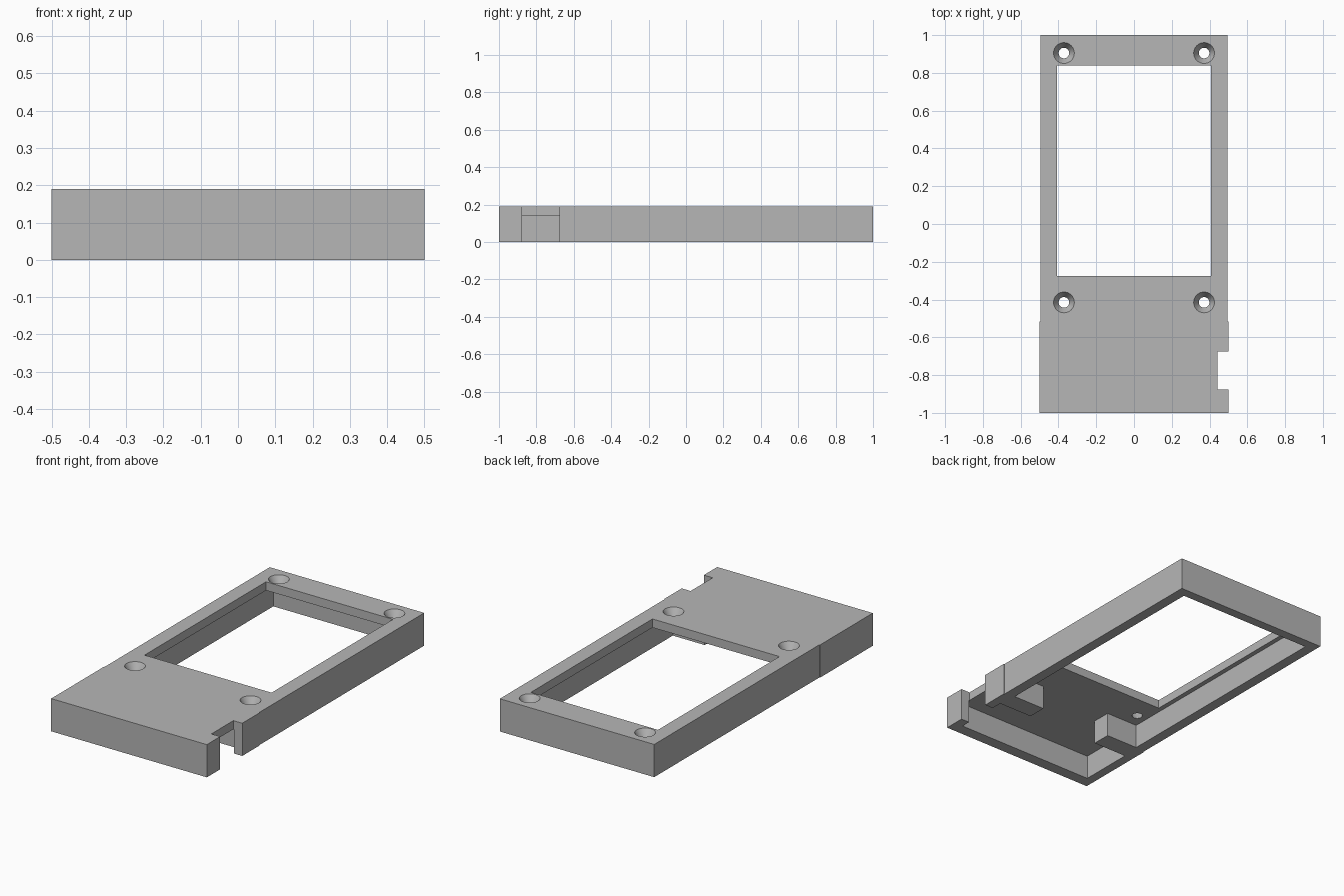
import bpy
import bmesh

HEIGHT = 0.19
PLATE_UNDERSIDE = 0.14

old = bpy.data.objects.get("Cube")
if old:
    bpy.data.objects.remove(old, do_unlink=True)

grey = bpy.data.materials.new("plain grey")
grey.use_nodes = True
colour = (0.47, 0.47, 0.47, 1)
grey.diffuse_color = colour
grey.node_tree.nodes["Principled BSDF"].inputs["Base Color"].default_value = colour


def add_object(name, bm):
    bmesh.ops.recalc_face_normals(bm, faces=bm.faces)
    mesh = bpy.data.meshes.new(name)
    bm.to_mesh(mesh)
    bm.free()
    mesh.materials.append(grey)
    obj = bpy.data.objects.new(name, mesh)
    bpy.context.collection.objects.link(obj)
    return obj


def prism(name, outline, z0, z1):
    """Extrude a flat outline from z0 to z1."""
    bm = bmesh.new()
    face = bm.faces.new([bm.verts.new((x, y, z0)) for x, y in outline])
    top = bmesh.ops.extrude_face_region(bm, geom=[face])["geom"]
    verts = [v for v in top if isinstance(v, bmesh.types.BMVert)]
    bmesh.ops.translate(bm, verts=verts, vec=(0, 0, z1 - z0))
    return add_object(name, bm)


def mirrored(half):
    """Close a +x half outline with its reflection."""
    return half + [(-x, y) for x, y in reversed(half)]


def box(name, x0, x1, y0, y1, z0, z1):
    return prism(name, [(x0, y0), (x1, y0), (x1, y1), (x0, y1)], z0, z1)


def countersink(name, x, y):
    """Revolve a screw-hole profile about a vertical axis."""
    bm = bmesh.new()
    rings = []
    profile = [(0.028, 0.1), (0.028, PLATE_UNDERSIDE + 0.004), (0.055, HEIGHT), (0.055, 0.25)]
    for radius, z in profile:
        ring = bmesh.ops.create_circle(bm, segments=48, radius=radius)["verts"]
        bmesh.ops.translate(bm, verts=ring, vec=(x, y, z))
        rings.append(ring)
    for low, high in zip(rings, rings[1:]):
        for i in range(len(low)):
            j = (i + 1) % len(low)
            bm.faces.new((low[i], low[j], high[j], high[i]))
    bm.faces.new(rings[0])
    bm.faces.new(rings[-1])
    return add_object(name, bm)


# Outer body, a hair wider at the front end
frame = prism("cover_frame", mirrored([
    (0.5, -1), (0.5, -0.515), (0.496, -0.515), (0.496, 1)]), 0, HEIGHT)

# Hollow underside, pinched by a pair of inner blocks
cutters = [prism("underside_pocket", mirrored([
    (0.447, -0.932), (0.447, -0.61), (0.23, -0.61), (0.23, -0.5),
    (0.435, -0.5), (0.435, 0.945)]), -0.1, PLATE_UNDERSIDE)]

# Window through the plate and side notch
cutters.append(box("window", -0.408, 0.408, -0.275, 0.84, 0.1, 0.3))
cutters.append(box("side_notch", 0.443, 0.6, -0.877, -0.675, -0.1, 0.3))

# Countersunk screw holes
for x in (-0.371, 0.371):
    for y in (-0.415, 0.905):
        cutters.append(countersink("screw_hole", x, y))

for cutter in cutters:
    cutter.hide_render = True
    cut = frame.modifiers.new(cutter.name, "BOOLEAN")
    cut.operation = "DIFFERENCE"
    cut.solver = "EXACT"
    cut.object = cutter

# Bake the cuts and drop the cutters
bpy.context.view_layer.update()
result = bpy.data.meshes.new_from_object(
    frame.evaluated_get(bpy.context.evaluated_depsgraph_get()))
frame.modifiers.clear()
frame.data = result
for cutter in cutters:
    bpy.data.objects.remove(cutter, do_unlink=True)

bpy.ops.object.select_all(action="DESELECT")
frame.select_set(True)
bpy.context.view_layer.objects.active = frame
bpy.ops.object.shade_smooth_by_angle()
